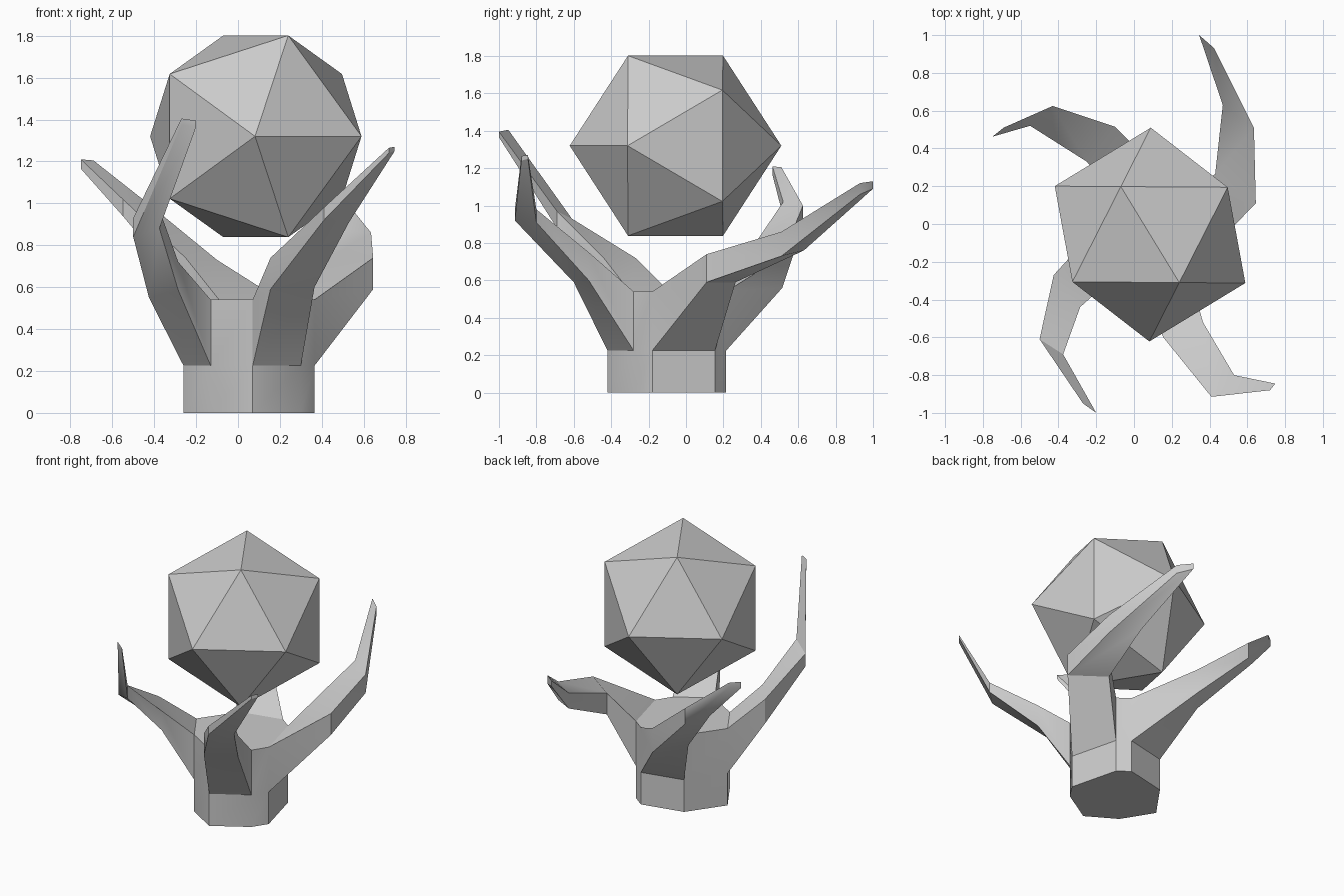
import bpy, bmesh, math
from mathutils import Vector

if "Cube" in bpy.data.objects:
    bpy.data.objects.remove(bpy.data.objects["Cube"])


def finish(bm, name, smooth_angle=None):
    bmesh.ops.recalc_face_normals(bm, faces=bm.faces)
    me = bpy.data.meshes.new(name)
    bm.to_mesh(me)
    bm.free()
    ob = bpy.data.objects.new(name, me)
    bpy.context.collection.objects.link(ob)
    if smooth_angle:
        bpy.ops.object.select_all(action='DESELECT')
        bpy.context.view_layer.objects.active = ob
        ob.select_set(True)
        bpy.ops.object.shade_smooth_by_angle(angle=math.radians(smooth_angle))
    return ob


# Floating icosahedron: cyclic golden-ratio corners with an edge on top
phi, a = (1 + 5 ** 0.5) / 2, 0.2975
centre = Vector((0.085, -0.056, 1.32))
u, v, w = Vector((0.52, -0.854, 0)), Vector((0.854, 0.52, 0)), Vector((0, 0, 1))
bm = bmesh.new()
for s in (-1, 1):
    for t in (-phi, phi):
        for p, q, r in ((s, 0, t), (t, s, 0), (0, t, s)):
            bm.verts.new(centre + a * (p * u + q * v + r * w))
bmesh.ops.convex_hull(bm, input=bm.verts[:])
finish(bm, "floating_crystal")

# Stump: irregular octagon, alternate sides grow into branches
ring = [(.07, -.42), (.30, -.28), (.365, -.18), (.28, .155),
        (.20, .215), (-.09, .15), (-.26, -.09), (-.13, -.30)]
bm = bmesh.new()
levels = [[bm.verts.new((x, y, z)) for x, y in ring] for z in (0, .225, .54)]
low, mid, top = levels
bm.faces.new(low)
bm.faces.new(top)
for i in range(8):
    j = (i + 1) % 8
    bm.faces.new((low[i], low[j], mid[j], mid[i]))
    if i % 2:
        bm.faces.new((mid[i], mid[j], top[j], top[i]))

# Branches: per section, two sides each given as (x, y, bottom z, top z)
branches = {
    0: [((.155, -.60, .59, .74), (.365, -.52, .60, .75)),
        ((.41, -.915, .92, .98), (.53, -.80, .91, .98)),
        ((.72, -.88, 1.24, 1.265), (.748, -.845, 1.25, 1.27))],
    2: [((.645, .11, .59, .74), (.43, .265, .59, .74)),
        ((.635, .51, .73, .86), (.47, .63, .76, .87)),
        ((.425, .93, 1.06, 1.12), (.345, 1.0, 1.09, 1.13))],
    4: [((-.10, .515, .56, .73), (-.25, .33, .58, .74)),
        ((-.43, .625, .89, 1.0), (-.55, .52, .94, 1.02)),
        ((-.69, .51, 1.17, 1.205), (-.75, .462, 1.165, 1.21))],
    6: [((-.425, -.27, .55, .72), (-.285, -.44, .585, .72)),
        ((-.50, -.61, .84, .93), (-.375, -.69, .88, .97)),
        ((-.27, -.95, 1.375, 1.405), (-.20, -1.0, 1.365, 1.395))],
}
for i, sections in branches.items():
    prev = [mid[i], mid[i + 1], top[i + 1], top[i]]
    for (x0, y0, b0, t0), (x1, y1, b1, t1) in sections:
        cur = [bm.verts.new(c) for c in
               ((x0, y0, b0), (x1, y1, b1), (x1, y1, t1), (x0, y0, t0))]
        for k in range(4):
            m = (k + 1) % 4
            bm.faces.new((prev[k], prev[m], cur[m], cur[k]))
        prev = cur
    bm.faces.new(prev)
finish(bm, "branching_stump", 30)
